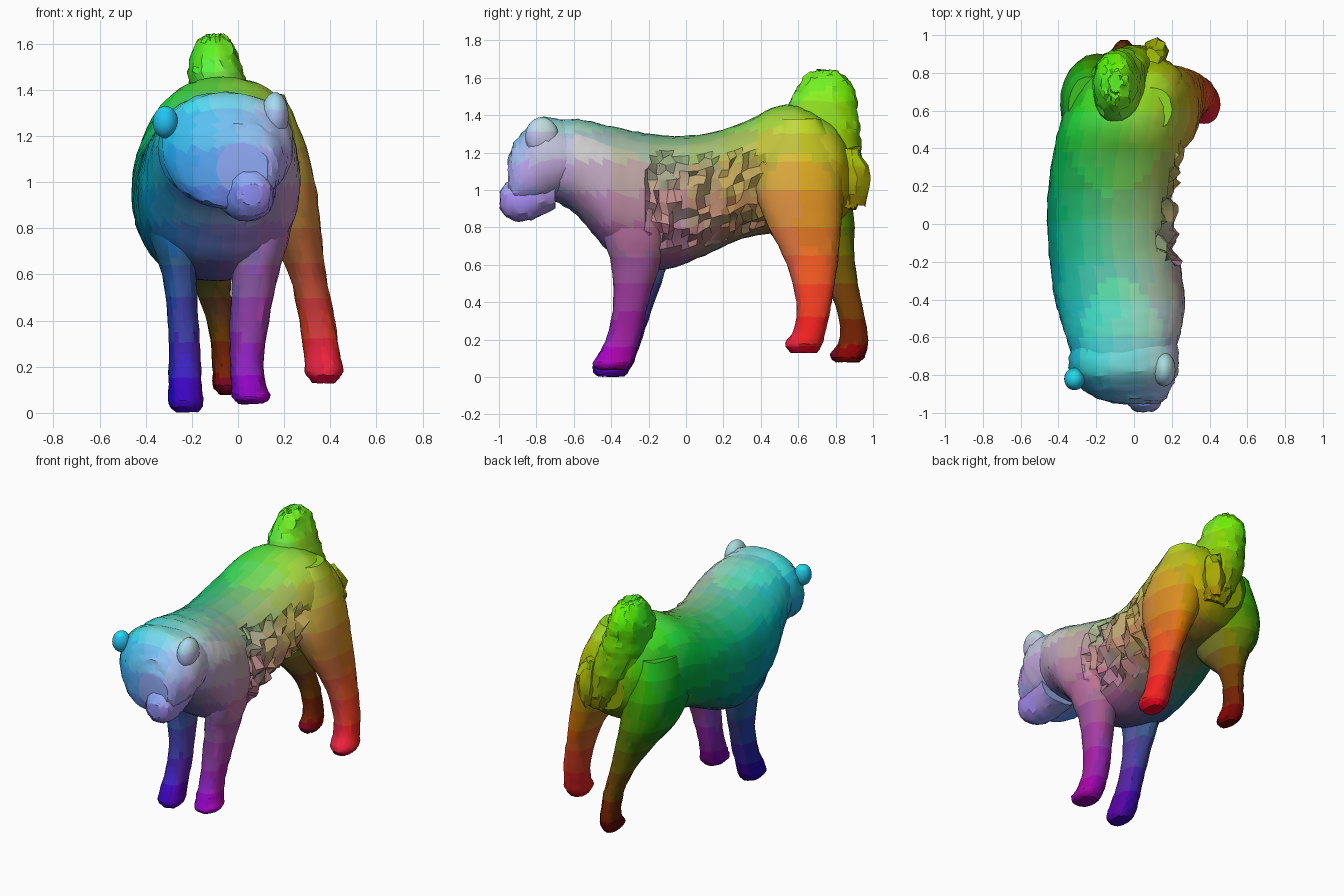
import bpy, bmesh, math, random
from mathutils import Vector

random.seed(4)
mats = {}


def colour(p):
    """Material following the position gradient: red = x, green = height, blue = front."""
    raw = ((p.x + 0.46) / 0.92, p.z / 1.64, (1 - p.y) / 2)
    key = tuple(min(9, max(0, int(c * 10))) for c in raw)
    if key not in mats:
        m = bpy.data.materials.new("coat_%d_%d_%d" % key)
        m.diffuse_color = [((k + 0.5) / 10) ** 2.2 for k in key] + [1]
        mats[key] = m
    return mats[key]


def finish(name, bm):
    bmesh.ops.recalc_face_normals(bm, faces=bm.faces)
    me = bpy.data.meshes.new(name)
    bm.to_mesh(me)
    bm.free()
    ob = bpy.data.objects.new(name, me)
    bpy.context.collection.objects.link(ob)
    slots = {}
    for f in me.polygons:
        m = colour(f.center)
        if m.name not in slots:
            slots[m.name] = len(slots)
            me.materials.append(m)
        f.material_index = slots[m.name]
    bpy.ops.object.select_all(action='DESELECT')
    ob.select_set(True)
    bpy.context.view_layer.objects.active = ob
    bpy.ops.object.shade_smooth_by_angle(angle=math.radians(25))
    return ob


def spline(a, b, c, d, t):
    return [0.5 * (2 * q + (r - p) * t + (2 * p - 5 * q + 4 * r - s) * t * t
                   + (3 * q - p - 3 * r + s) * t ** 3) for p, q, r, s in zip(a, b, c, d)]


def loft(name, axis, rows, sides=28, steps=4, jitter=0.003, rough=None):
    """Skin through oval sections: (position, u min, u max, v min, v max)."""
    pts = [rows[0]] + rows + [rows[-1]]
    secs = [spline(*pts[i:i + 4], k / steps) for i in range(len(rows) - 1) for k in range(steps)]
    secs.append(rows[-1])
    bm = bmesh.new()
    rings = []
    for t, u0, u1, v0, v1 in secs:
        ring = []
        for k in range(sides):
            a = 2 * math.pi * k / sides
            c, s = math.cos(a), math.sin(a)
            u = (u0 + u1) / 2 + (u1 - u0) / 2 * math.copysign(abs(c) ** 0.9, c)
            v = (v0 + v1) / 2 + (v1 - v0) / 2 * math.copysign(abs(s) ** 0.9, s)
            p = Vector((u, t, v) if axis == 'y' else (u, v, t))
            p += Vector([random.uniform(-jitter, jitter) for _ in range(3)])
            ring.append(bm.verts.new(rough(p) if rough else p))
        rings.append(ring)
    for r, q in zip(rings, rings[1:]):
        for k in range(sides):
            n = (k + 1) % sides
            bm.faces.new((r[k], r[n], q[n], q[k]))
    bm.faces.new(rings[0])
    bm.faces.new(rings[-1])
    return finish(name, bm)


def ear(name, centre, radii):
    bm = bmesh.new()
    bmesh.ops.create_icosphere(bm, subdivisions=3, radius=1)
    for v in bm.verts:
        v.co = Vector([c + r * x for c, r, x in zip(centre, radii, v.co)])
    finish(name, bm)


def ragged_flank(p):
    """Torn, sunken patch on the right flank."""
    if p.x > 0.08 and -0.2 < p.y < 0.4 and 0.72 < p.z < 1.18:
        p += Vector((random.uniform(-0.06, 0.02), random.uniform(-0.015, 0.015),
                     random.uniform(-0.015, 0.015)))
    return p


# Torso from neck to rump
loft("torso", 'y', [
    (-0.72, -0.32, 0.20, 0.95, 1.37), (-0.60, -0.36, 0.24, 0.88, 1.38),
    (-0.50, -0.39, 0.26, 0.77, 1.365), (-0.40, -0.42, 0.27, 0.66, 1.34),
    (-0.25, -0.44, 0.25, 0.59, 1.31), (-0.10, -0.455, 0.225, 0.575, 1.29),
    (0.10, -0.46, 0.225, 0.65, 1.30), (0.30, -0.44, 0.24, 0.74, 1.36),
    (0.50, -0.40, 0.26, 0.77, 1.45), (0.65, -0.34, 0.27, 0.77, 1.43),
    (0.80, -0.25, 0.25, 0.82, 1.33), (0.88, -0.14, 0.15, 0.90, 1.20)],
    sides=44, steps=5, rough=ragged_flank)

# Head, muzzle and ears, turned slightly to the right
loft("head", 'y', [
    (-0.55, -0.30, 0.20, 1.00, 1.34), (-0.68, -0.34, 0.235, 0.95, 1.38),
    (-0.78, -0.34, 0.235, 0.91, 1.385), (-0.86, -0.29, 0.20, 0.89, 1.32),
    (-0.92, -0.20, 0.17, 0.89, 1.25), (-0.95, -0.09, 0.13, 0.95, 1.17)], jitter=0.005)
loft("muzzle", 'y', [
    (-0.70, -0.12, 0.16, 0.90, 1.10), (-0.80, -0.10, 0.165, 0.85, 1.09),
    (-0.89, -0.07, 0.155, 0.83, 1.07), (-0.96, -0.03, 0.14, 0.855, 1.04),
    (-0.995, 0.02, 0.10, 0.90, 0.99)], sides=20, jitter=0.004)
ear("left_ear", (-0.315, -0.82, 1.26), (0.055, 0.06, 0.07))
ear("right_ear", (0.16, -0.77, 1.285), (0.06, 0.09, 0.105))

# Front legs
loft("front_right_leg", 'z', [
    (0.95, 0.00, 0.25, -0.47, -0.15), (0.75, -0.01, 0.22, -0.44, -0.12),
    (0.60, -0.025, 0.175, -0.40, -0.14), (0.40, -0.035, 0.135, -0.39, -0.20),
    (0.22, -0.035, 0.11, -0.42, -0.24), (0.12, -0.03, 0.12, -0.47, -0.27),
    (0.07, -0.025, 0.14, -0.50, -0.29), (0.04, 0.00, 0.11, -0.47, -0.32)], sides=20)
loft("front_left_leg", 'z', [
    (0.95, -0.43, -0.15, -0.47, -0.12), (0.75, -0.38, -0.16, -0.43, -0.09),
    (0.60, -0.33, -0.18, -0.38, -0.10), (0.40, -0.305, -0.17, -0.37, -0.17),
    (0.22, -0.30, -0.16, -0.41, -0.23), (0.10, -0.30, -0.155, -0.48, -0.27),
    (0.04, -0.30, -0.15, -0.50, -0.30), (0.004, -0.27, -0.17, -0.47, -0.33)], sides=20)

# Hind legs: the right steps forward, the left trails behind
loft("hind_right_leg", 'z', [
    (1.38, -0.02, 0.20, 0.50, 0.72), (1.20, 0.00, 0.28, 0.40, 0.82),
    (1.00, 0.04, 0.335, 0.37, 0.84), (0.80, 0.12, 0.36, 0.44, 0.83),
    (0.60, 0.22, 0.38, 0.54, 0.81), (0.40, 0.265, 0.42, 0.59, 0.78),
    (0.26, 0.285, 0.44, 0.58, 0.75), (0.18, 0.29, 0.455, 0.53, 0.73),
    (0.13, 0.32, 0.42, 0.56, 0.70)], sides=24)
loft("hind_left_leg", 'z', [
    (1.25, -0.35, -0.10, 0.45, 0.78), (1.00, -0.39, -0.05, 0.38, 0.87),
    (0.80, -0.35, -0.04, 0.43, 0.90), (0.65, -0.25, -0.03, 0.57, 0.90),
    (0.50, -0.17, -0.03, 0.73, 0.92), (0.35, -0.125, -0.01, 0.81, 0.95),
    (0.20, -0.11, 0.00, 0.82, 0.975), (0.12, -0.11, 0.01, 0.77, 0.96),
    (0.08, -0.08, -0.01, 0.80, 0.93)], sides=24)

# Tail curled up over the rump, with its ragged tip hanging behind
loft("tail", 'z', [
    (1.64, -0.13, -0.07, 0.70, 0.80), (1.60, -0.18, -0.02, 0.63, 0.86),
    (1.50, -0.215, 0.015, 0.57, 0.91), (1.40, -0.21, 0.05, 0.52, 0.92),
    (1.30, -0.20, 0.08, 0.55, 0.93), (1.15, -0.14, 0.12, 0.70, 0.94),
    (1.00, -0.06, 0.15, 0.78, 0.94), (0.90, 0.00, 0.14, 0.82, 0.91)], jitter=0.008)
loft("tail_tuft", 'z', [
    (1.22, 0.06, 0.13, 0.84, 0.93), (1.12, 0.05, 0.17, 0.83, 0.975),
    (1.02, 0.05, 0.17, 0.83, 0.985), (0.92, 0.07, 0.14, 0.85, 0.95)],
    sides=10, steps=2, jitter=0.014)
